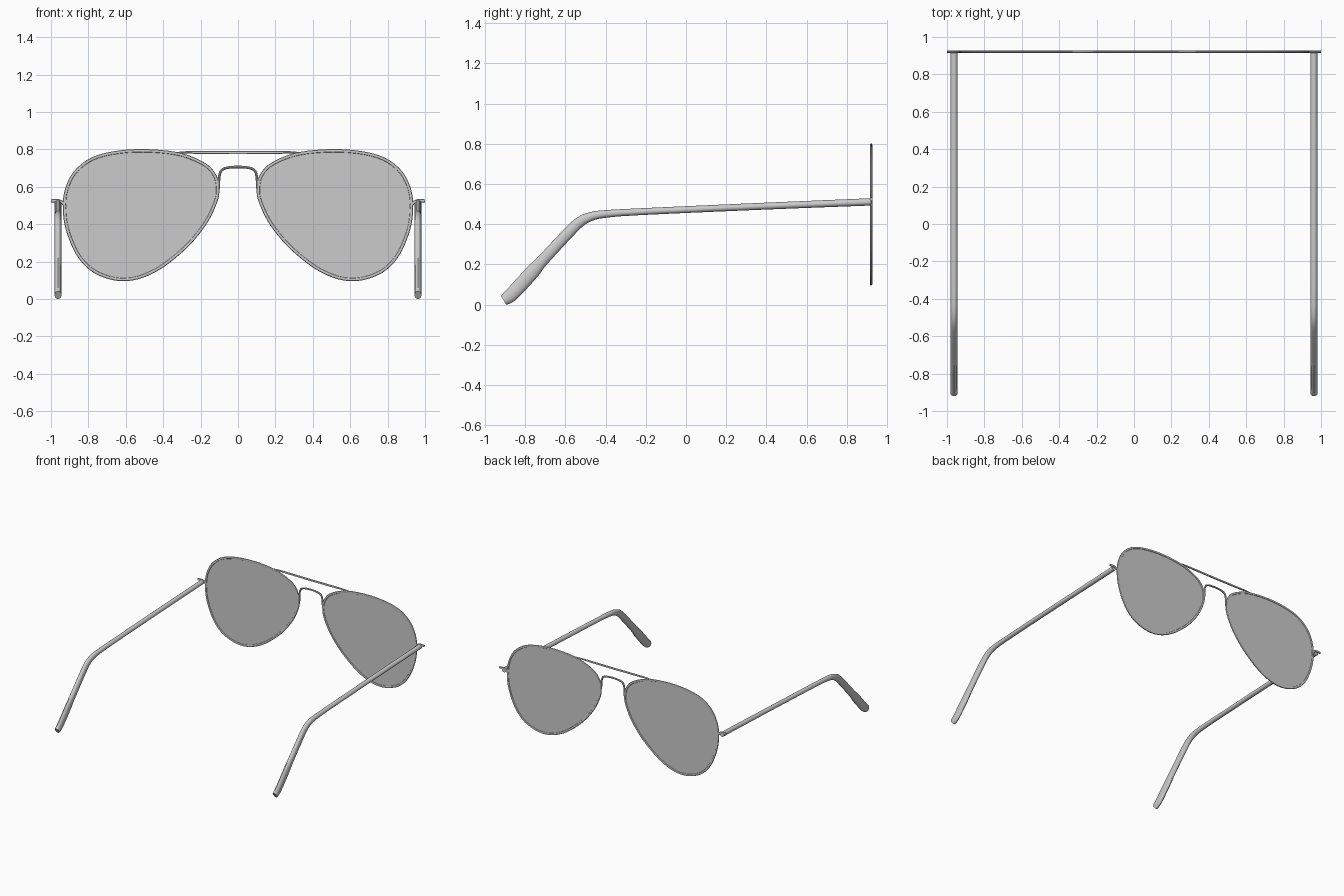
import bpy, bmesh, math
from mathutils import Vector

if "Cube" in bpy.data.objects:
    bpy.data.objects.remove(bpy.data.objects["Cube"])

Y = 0.921  # plane of the lenses


def smooth_path(pts, steps, closed=False):
    """Catmull-Rom interpolation of tuples of any length."""
    n, out = len(pts), []
    for i in range(n if closed else n - 1):
        ids = [i - 1, i, i + 1, i + 2]
        ids = [j % n if closed else min(max(j, 0), n - 1) for j in ids]
        p = [pts[j] for j in ids]
        for s in range(steps):
            t = s / steps
            out.append(tuple(0.5 * (2 * b + (c - a) * t + (2 * a - 5 * b + 4 * c - d) * t * t
                                    + (3 * b - a - 3 * c + d) * t ** 3)
                             for a, b, c, d in zip(*p)))
    if not closed:
        out.append(tuple(pts[-1]))
    return out


def finish(bm, name, mirror):
    bmesh.ops.recalc_face_normals(bm, faces=bm.faces)
    mesh = bpy.data.meshes.new(name)
    bm.to_mesh(mesh)
    bm.free()
    ob = bpy.data.objects.new(name, mesh)
    bpy.context.collection.objects.link(ob)
    if mirror:
        mod = ob.modifiers.new("Mirror", 'MIRROR')
        mod.use_mirror_merge = False
    bpy.ops.object.select_all(action='DESELECT')
    bpy.context.view_layer.objects.active = ob
    ob.select_set(True)
    bpy.ops.object.shade_smooth_by_angle(angle=math.radians(40))
    return ob


def tube(name, pts, axis, depth, sides=10, closed=False, mirror=True):
    """Sweep an ellipse along a planar path; pts = (position, in-plane radius)."""
    bm, rings, n = bmesh.new(), [], len(pts)
    for i, (p, r) in enumerate(pts):
        a = pts[(i - 1) % n if closed else max(i - 1, 0)][0]
        b = pts[(i + 1) % n if closed else min(i + 1, n - 1)][0]
        side = (b - a).normalized().cross(axis)
        rings.append([bm.verts.new(p + side * r * math.cos(t) + axis * depth * math.sin(t))
                      for t in (2 * math.pi * k / sides for k in range(sides))])
    for i in range(n if closed else n - 1):
        r0, r1 = rings[i], rings[(i + 1) % n]
        for k in range(sides):
            m = (k + 1) % sides
            bm.faces.new((r0[k], r0[m], r1[m], r1[k]))
    if not closed:
        bm.faces.new(rings[0])
        bm.faces.new(rings[-1])
    return finish(bm, name, mirror)


def front(pts):
    return [(Vector((x, Y, z)), r) for x, z, r in pts]


AX, AY = Vector((1, 0, 0)), Vector((0, 1, 0))

# Teardrop outline shared by rim and lens
outline = smooth_path([
    (.109, .59), (.125, .66), (.185, .722), (.33, .777), (.55, .792), (.745, .762),
    (.859, .69), (.916, .587), (.927, .47), (.905, .35), (.843, .22), (.745, .136),
    (.60, .104), (.445, .152), (.287, .272), (.178, .402), (.12, .52)], 5, True)

# Rims
tube("rim", front([(x, z, .009) for x, z in outline]), AY, .0065, 8, True)

# Lenses
bm = bmesh.new()
lens_face = bm.faces.new([bm.verts.new((x, Y - .002, z)) for x, z in outline])
ext = bmesh.ops.extrude_face_region(bm, geom=[lens_face], use_keep_orig=True)
bmesh.ops.translate(bm, vec=(0, .004, 0),
                    verts=[v for v in ext["geom"] if isinstance(v, bmesh.types.BMVert)])
finish(bm, "lens", True)

# Nose bridge
half = [(.103, .59), (.101, .645), (.092, .682), (.065, .70)]
arch = smooth_path([(-x, z) for x, z in half] + [(0, .706)] + half[::-1], 5)
tube("nose_bridge", front([(x, z, .007) for x, z in arch]), AY, .0065, 8, mirror=False)

# Brow bar with thin tapered ends
bar = [(-.33, .783, .003), (-.28, .784, .006), (-.19, .783, .008), (0, .782, .008),
       (.19, .783, .008), (.28, .784, .006), (.33, .783, .003)]
tube("brow_bar", front(bar), AY, .0065, 8, mirror=False)

# Hinge arms joining the rims to the temples
hinge = smooth_path([(.923, .492, .008), (.936, .512, .008), (.955, .524, .009),
                     (.98, .525, .009), (1.0, .524, .009)], 4)
tube("hinge", front(hinge), AY, .0065, 8)

# Temples with bent, widened ear tips
temple = [(.92, .511, .018), (.35, .488, .017), (-.23, .462, .017), (-.40, .451, .019),
          (-.47, .439, .022), (-.525, .413, .026), (-.585, .357, .028), (-.72, .212, .029),
          (-.76, .167, .035), (-.85, .068, .035), (-.885, .036, .032), (-.907, .021, .025)]
tube("temple", [(Vector((.962, y, z)), r) for y, z, r in smooth_path(temple, 3)],
     AX, .0185, 14)
